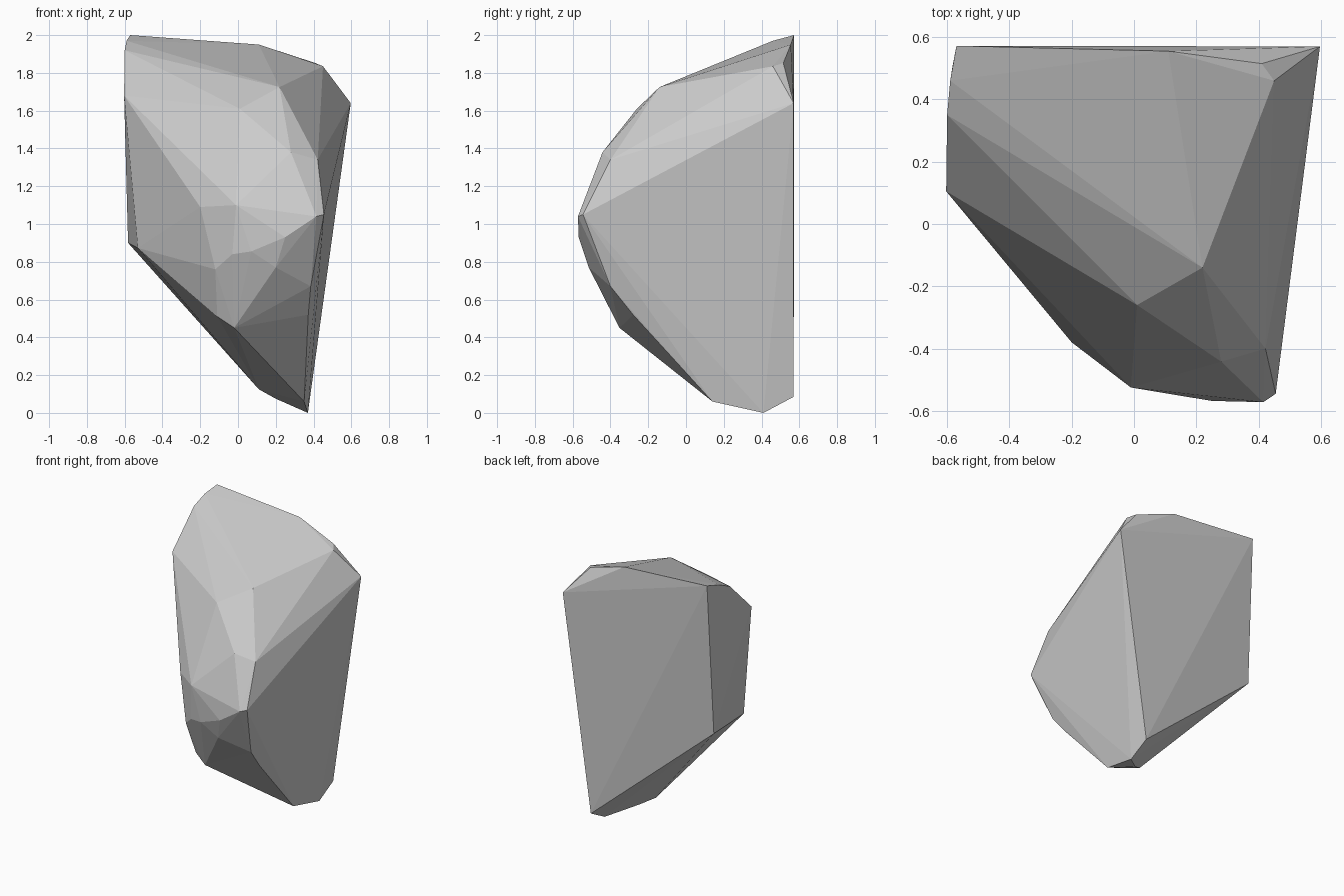
import bpy
import bmesh

# Corner points of the faceted boulder, grouped by region
crown = [(-0.57, 0.572, 2.0), (-0.59, 0.46, 1.97), (-0.6, 0.35, 1.92),
         (0.11, 0.555, 1.95), (0.41, 0.515, 1.852), (0.45, 0.46, 1.835),
         (0.597, 0.57, 1.64), (0.22, -0.14, 1.725), (0.01, -0.26, 1.61)]
left_side = [(-0.603, 0.105, 1.68), (-0.53, 0.09, 0.873), (-0.582, 0.51, 0.9)]
front_bulge = [(0.28, -0.442, 1.38), (0.422, -0.4, 1.34), (-0.2, -0.38, 1.09),
               (-0.01, -0.525, 1.1), (0.455, -0.545, 1.05), (0.415, -0.572, 1.04),
               (0.25, -0.568, 0.93), (0.07, -0.53, 0.855), (-0.03, -0.5, 0.84),
               (0.2, -0.515, 0.77), (-0.12, -0.43, 0.76)]
underside = [(0.385, -0.4, 0.67), (0.372, -0.28, 0.52), (-0.11, -0.33, 0.51),
             (-0.02, -0.352, 0.45), (0.11, 0.19, 0.125), (0.2, 0.25, 0.075),
             (0.35, 0.14, 0.06), (0.37, 0.41, 0.0), (0.37, 0.57, 0.085)]

# Wrap the corners in a convex skin
bm = bmesh.new()
for p in crown + left_side + front_bulge + underside:
    bm.verts.new(p)
bmesh.ops.convex_hull(bm, input=bm.verts[:])
loose = [v for v in bm.verts if not v.link_faces]
bmesh.ops.delete(bm, geom=loose, context='VERTS')
bmesh.ops.recalc_face_normals(bm, faces=bm.faces[:])
for f in bm.faces:
    f.smooth = False

mesh = bpy.data.meshes.new("boulder")
bm.to_mesh(mesh)
bm.free()

# Plain stone colour
stone = bpy.data.materials.new("stone grey")
stone.diffuse_color = (0.6, 0.6, 0.6, 1.0)
mesh.materials.append(stone)

boulder = bpy.data.objects.new("boulder", mesh)
bpy.context.collection.objects.link(boulder)
